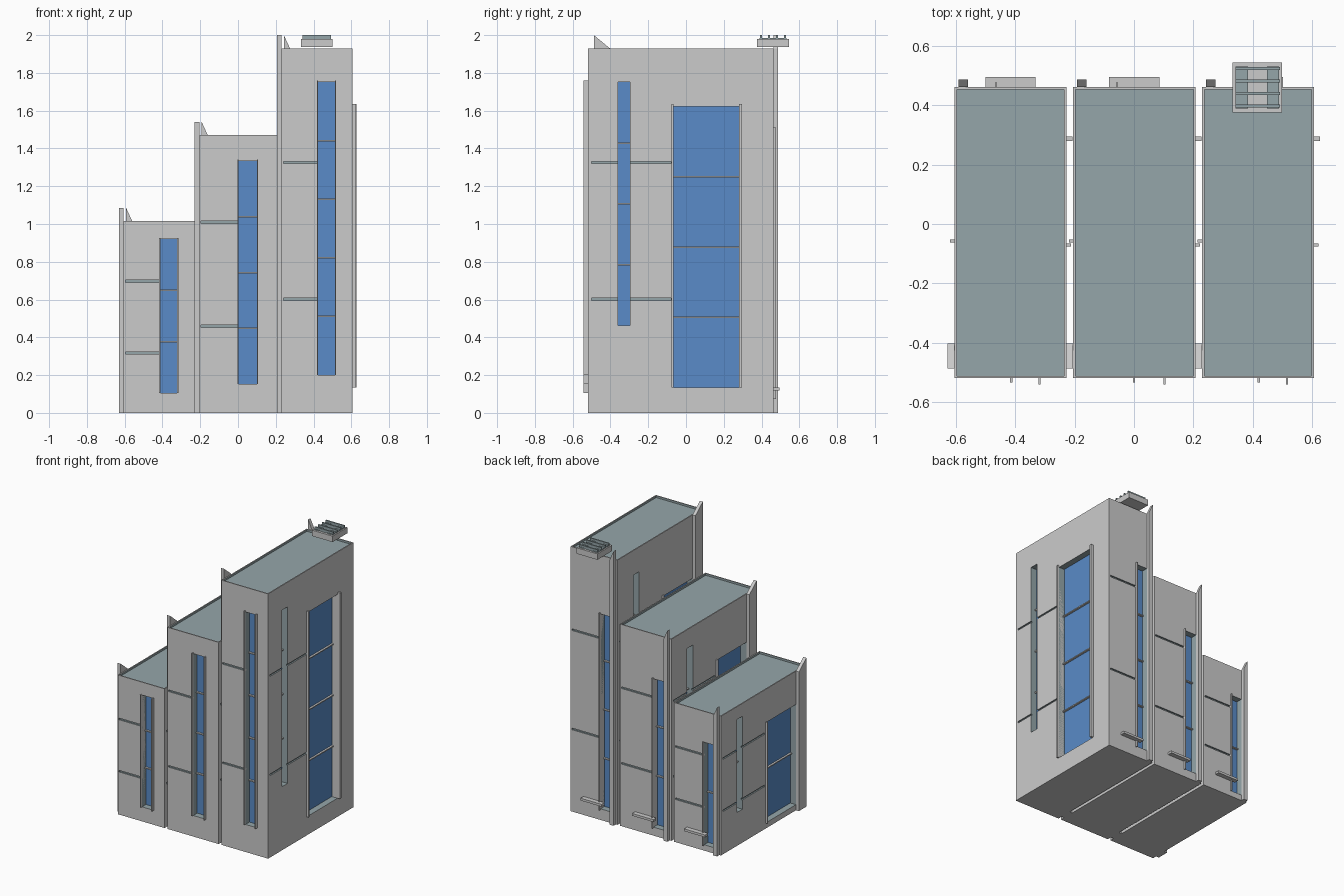
import bpy, bmesh

if "Cube" in bpy.data.objects:
    bpy.data.objects.remove(bpy.data.objects["Cube"])

def material(name, rgb):
    m = bpy.data.materials.new(name)
    m.diffuse_color = (*rgb, 1)
    m.use_nodes = True
    m.node_tree.nodes["Principled BSDF"].inputs["Base Color"].default_value = m.diffuse_color
    return m

WALL = material("wall", (0.8, 0.8, 0.78))
SLATE = material("slate", (0.30, 0.38, 0.40))
GLASS = material("glass", (0.10, 0.26, 0.58))

def boxes(name, spans, mat=None):
    """One object made of axis-aligned boxes given as (x0, x1, y0, y1, z0, z1)."""
    bm = bmesh.new()
    for x0, x1, y0, y1, z0, z1 in spans:
        for v in bmesh.ops.create_cube(bm, size=1)["verts"]:
            v.co = (x1 if v.co.x > 0 else x0, y1 if v.co.y > 0 else y0, z1 if v.co.z > 0 else z0)
    me = bpy.data.meshes.new(name)
    bm.to_mesh(me)
    bm.free()
    if mat:
        me.materials.append(mat)
    ob = bpy.data.objects.new(name, me)
    bpy.context.collection.objects.link(ob)
    return ob

def sloped_fin(name, span, axis, low):
    """Full-height fin whose top falls to `low` towards the positive axis."""
    ob = boxes(name, [span])
    mid = (span[axis * 2] + span[axis * 2 + 1]) / 2
    for v in ob.data.vertices:
        if v.co.z > low and v.co[axis] > mid:
            v.co.z = low

Y0, Y1, DEPTH = -0.52, 0.462, 0.05

def tower(tag, x0, x1, h, panes):
    w, cx = x1 - x0, (x0 + x1) / 2

    def slab(face, u0, u1, z0, z1, d0, d1):
        # u runs along the wall, d is the distance out from it
        if face == "front":
            return (u0, u1, Y0 - d1, Y0 - d0, z0, z1)
        if face == "back":
            return (u0, u1, Y1 + d0, Y1 + d1, z0, z1)
        if face == "right":
            return (x1 + d0, x1 + d1, u0, u1, z0, z1)
        return (x0 - d1, x0 - d0, u0, u1, z0, z1)

    # face, along-wall start and end, bottom and top as share of height, panes
    fx, fw = cx + 0.05, 0.117 * w
    bx0, bx1 = x0 + 0.045, x0 + 0.045 + 0.24 * w
    windows = [
        ("front", fx - fw, fx + fw, 0.104, 0.907, panes),
        ("back", bx0, bx1, 0.042, 0.778, panes - 1),
        ("right", -0.065, 0.28, 0.07, 0.84, panes - 1),
        ("right", -0.36, -0.296, 0.24, 0.907, panes - 1),
        ("left", -0.403, -0.062, 0.04, 0.76, panes - 1),
        ("left", 0.215, 0.279, 0.24, 0.907, panes - 1),
    ]
    grooves = [("front", x0 + 0.01, fx - fw + 0.003), ("back", bx1 - 0.003, x1 - 0.01),
               ("right", -0.5, -0.08), ("left", -0.04, 0.435)]

    # wall block with sunken roof, window recesses and score lines
    body = boxes(tag + "_walls", [(x0, x1, Y0, Y1, 0, h)], WALL)
    cuts = [(x0 + 0.008, x1 - 0.008, Y0 + 0.008, Y1 - 0.008, h - 0.014, h + 0.1)]
    cuts += [slab(f, a, b, lo * h, hi * h, -DEPTH, 0.02) for f, a, b, lo, hi, n in windows]
    cuts += [slab(f, a, b, t * h - 0.006, t * h + 0.006, -0.01, 0.015)
             for f, a, b in grooves for t in (0.312, 0.687)]
    cutter = boxes(tag + "_cutter", cuts, SLATE)
    cutter.hide_render = True
    mod = body.modifiers.new("openings", "BOOLEAN")
    mod.operation, mod.solver, mod.object = "DIFFERENCE", "EXACT", cutter
    mod.use_self = True
    mod.material_mode = "TRANSFER"
    bpy.context.view_layer.objects.active = body
    bpy.ops.object.modifier_apply(modifier=mod.name)
    bpy.data.objects.remove(cutter)

    # glass and glazing bars
    glass, bars = [], []
    for f, a, b, lo, hi, n in windows:
        glass.append(slab(f, a, b, lo * h, hi * h, -DEPTH - 0.005, -DEPTH + 0.004))
        for i in range(1, n):
            z = (lo + (hi - lo) * i / n) * h
            bars.append(slab(f, a, b, z - 0.004, z + 0.004, -DEPTH, -DEPTH + 0.018))
    boxes(tag + "_glass", glass, GLASS)
    boxes(tag + "_glazing_bars", bars)

    # projecting window jambs
    boxes(tag + "_jambs", [
        slab("front", fx - fw - 0.007, fx - fw, 0.104 * h, 0.912 * h, -0.04, 0.014),
        slab("front", fx + fw, fx + fw + 0.007, 0.104 * h, 0.912 * h, -0.04, 0.022),
        slab("back", bx1, bx1 + 0.007, 0.038 * h, 0.783 * h, -0.04, 0.015),
        slab("right", -0.076, -0.065, 0.07 * h, 0.847 * h, -0.04, 0.015),
        slab("right", 0.28, 0.296, 0.07 * h, 0.847 * h, -0.04, 0.02),
        slab("left", -0.062, -0.052, 0.04 * h, 0.765 * h, -0.04, 0.015),
    ])

    # full-height fins with sloping tops, and the low ledge at the back
    sloped_fin(tag + "_side_fin", (x0 - 0.024, x0, -0.488, -0.403, 0, h + 0.07), 1, h)
    sloped_fin(tag + "_back_fin", (x0 + 0.013, x0 + 0.045, Y1, 0.488, 0, h + 0.07), 0, h)
    boxes(tag + "_back_ledge", [(cx - 0.085, cx + 0.085, Y1, 0.496, 0.118, 0.135)])

tower("low_tower", -0.605, -0.228, 1.015, 3)
tower("middle_tower", -0.205, 0.208, 1.47, 4)
tower("tall_tower", 0.23, 0.607, 1.93, 5)

# rooftop vent overhanging the back edge
boxes("roof_vent", [(0.333, 0.5, 0.376, 0.545, 1.937, 1.98)])
boxes("vent_rails", [(x, x + 0.042, 0.39, 0.532, 1.98, 1.986) for x in (0.343, 0.448)], SLATE)
boxes("vent_slats", [(0.342, 0.492, y - 0.005, y + 0.005, 1.98, 2.0)
                     for y in (0.398, 0.44, 0.482, 0.524)], SLATE)
